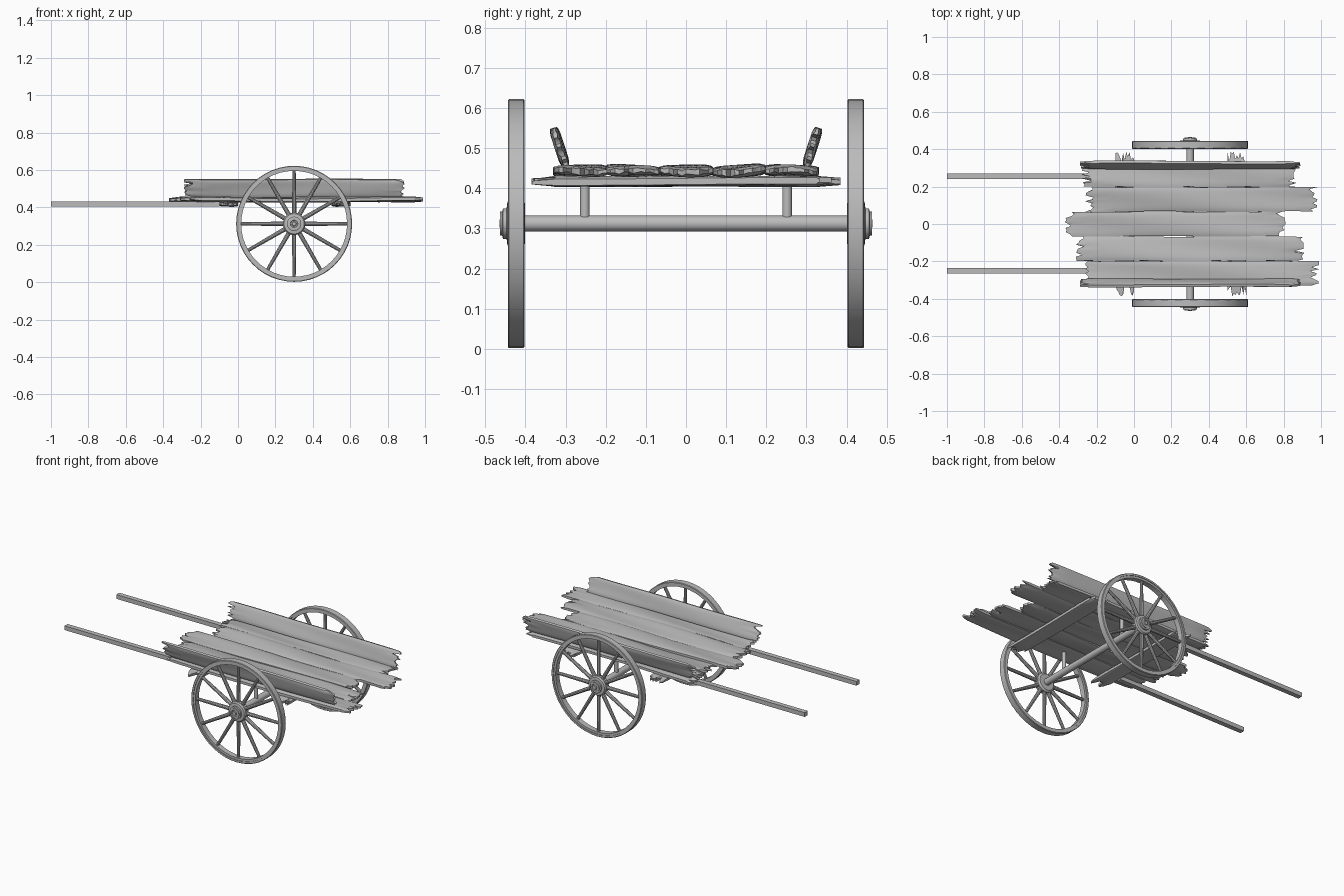
import bpy, bmesh, math, random
from mathutils import Matrix, Vector

random.seed(7)
cube = bpy.data.objects.get("Cube")
if cube:
    bpy.data.objects.remove(cube)

GREY = (0.5, 0.5, 0.5, 1)
wood = bpy.data.materials.new("weathered grey wood")
wood.use_nodes = True
wood.diffuse_color = GREY
wood.node_tree.nodes["Principled BSDF"].inputs["Base Color"].default_value = GREY


def finish(bm, name, angle=35):
    bmesh.ops.recalc_face_normals(bm, faces=bm.faces)
    mesh = bpy.data.meshes.new(name)
    bm.to_mesh(mesh)
    bm.free()
    mesh.materials.append(wood)
    ob = bpy.data.objects.new(name, mesh)
    bpy.context.collection.objects.link(ob)
    bpy.ops.object.select_all(action='DESELECT')
    ob.select_set(True)
    bpy.context.view_layer.objects.active = ob
    bpy.ops.object.shade_smooth_by_angle(angle=math.radians(angle))
    return ob


def rod(bm, a, b, r1, r2, sides=12):
    a, b = Vector(a), Vector(b)
    d = b - a
    m = Matrix.Translation((a + b) / 2) @ d.to_track_quat('Z', 'Y').to_matrix().to_4x4()
    bmesh.ops.create_cone(bm, cap_ends=True, segments=sides, radius1=r1,
                          radius2=r2, depth=d.length, matrix=m)


def lathe(bm, profile, closed, steps=48):
    """Spin (radius, y) points about the y axis."""
    verts = [bm.verts.new((r, y, 0)) for r, y in profile]
    edges = [bm.edges.new(p) for p in zip(verts, verts[1:])]
    if closed:
        edges.append(bm.edges.new((verts[-1], verts[0])))
    bmesh.ops.spin(bm, geom=verts + edges, cent=(0, 0, 0), axis=(0, 1, 0),
                   angle=math.tau, steps=steps, use_merge=True)
    bmesh.ops.remove_doubles(bm, verts=bm.verts, dist=1e-5)


def broken_plank(name, x0, x1, width, thick, matrix, jag=0.05, wobble=0.004):
    """Board along x with splintered ends and a slightly warped surface."""
    bm = bmesh.new()
    cols, rows = 12, 14
    ends = [[random.random() ** 1.6 * jag for _ in range(cols + 1)] for _ in range(2)]
    ends[0][random.randint(2, 10)] = ends[1][random.randint(2, 10)] = 0
    phase = random.uniform(0, 6)
    layers = []
    for side in (1, -1):
        grid = []
        for i in range(rows + 1):
            t = i / rows
            line = []
            for j in range(cols + 1):
                v = j / cols * 2 - 1
                lo, hi = x0 + ends[0][j], x1 - ends[1][j]
                x = lo + (hi - lo) * t
                if 0 < i < rows:
                    x = x0 + jag + (x1 - x0 - 2 * jag) * (i - 1) / (rows - 2)
                half = thick / 2 * (1 - 0.35 * abs(v) ** 6)
                if i in (0, rows):
                    half *= random.uniform(0.25, 0.8)
                y = v * width / 2 + wobble * 0.5 * math.sin(9 * x + phase) * abs(v)
                z = side * half + wobble * math.sin(5 * x + 2 * v + phase)
                line.append(bm.verts.new(matrix @ Vector((x, y, z))))
            grid.append(line)
        layers.append(grid)
        for i in range(rows):
            for j in range(cols):
                bm.faces.new((grid[i][j], grid[i + 1][j], grid[i + 1][j + 1], grid[i][j + 1]))
    # close the rim between the two skins
    def border(g):
        return (g[0] + [r[-1] for r in g[1:]] + g[-1][-2::-1]
                + [r[0] for r in g[-2:0:-1]])
    top, low = border(layers[0]), border(layers[1])
    for k in range(len(top)):
        n = (k + 1) % len(top)
        bm.faces.new((top[k], top[n], low[n], low[k]))
    return finish(bm, name)


def place(x, y, z, axis='X', angle=0):
    return Matrix.Translation((x, y, z)) @ Matrix.Rotation(math.radians(angle), 4, axis)


# Floor boards, front to back: left end, right end, tilt
floor = [(-0.26, 0.99, 1), (-0.31, 0.91, -3), (-0.37, 0.81, 1),
         (-0.26, 0.98, 4), (-0.28, 0.87, -2)]
for k, (x0, x1, tilt) in enumerate(floor):
    broken_plank(f"floor_board_{k + 1}", x0, x1, 0.13, 0.024,
                 place(0, (k - 2) * 0.132, 0.443, 'X', tilt))

# Leaning side boards
for name, s in (("front_side_board", -1), ("back_side_board", 1)):
    broken_plank(name, -0.29, 0.89, 0.098, 0.022,
                 place(0, s * 0.315, 0.503, 'X', s * 72), jag=0.06, wobble=0.002)

# Splintered cross beams under the floor
for name, x in (("left_cross_beam", 0.55), ("right_cross_beam", -0.05)):
    broken_plank(name, -0.385, 0.385, 0.1, 0.024,
                 place(x, 0, 0.417, 'Z', 90), jag=0.06, wobble=0.002)

# Pull handles
for name, y in (("front_handle", -0.25), ("back_handle", 0.255)):
    bm = bmesh.new()
    bmesh.ops.create_cube(bm, size=1, matrix=Matrix.Translation((-0.55, y, 0.417))
                          @ Matrix.Diagonal((0.9, 0.03, 0.026, 1)))
    finish(bm, name)

# Axle and its two posts
bm = bmesh.new()
rod(bm, (0.3, -0.41, 0.312), (0.3, 0.41, 0.312), 0.02, 0.02, 20)
finish(bm, "axle")
for name, y in (("front_post", -0.252), ("back_post", 0.252)):
    bm = bmesh.new()
    rod(bm, (0.3, y, 0.312), (0.3, y, 0.435), 0.012, 0.012, 16)
    finish(bm, name)

# Wheels: tyre, rim, spokes and stepped hub
TYRE = [(0.296, -0.021), (0.307, -0.021), (0.31, -0.018), (0.31, 0.018),
        (0.307, 0.021), (0.296, 0.021)]
RIM = [(0.283, -0.017), (0.298, -0.017), (0.298, 0.017), (0.283, 0.017)]
HUB = [(0, -0.022), (0.05, -0.022), (0.06, -0.014), (0.06, 0.014), (0.054, 0.022),
       (0.038, 0.024), (0.038, 0.033), (0.03, 0.035), (0.03, 0.04),
       (0.02, 0.04), (0.018, 0.036), (0.012, 0.036), (0.01, 0.042), (0, 0.042)]
for side, s in (("front", -1), ("back", 1)):
    parts = []
    for part, profile, closed in (("tyre", TYRE, True), ("rim", RIM, True), ("hub", HUB, False)):
        bm = bmesh.new()
        lathe(bm, profile, closed)
        parts.append((part, bm))
    bm = bmesh.new()
    for k in range(12):
        a = k * math.tau / 12
        d = Vector((math.cos(a), 0, math.sin(a)))
        rod(bm, d * 0.045, d * 0.288, 0.012, 0.009, 10)
    parts.append(("spokes", bm))
    for part, bm in parts:
        bmesh.ops.scale(bm, vec=(1, s, 1), verts=bm.verts)
        bmesh.ops.translate(bm, vec=(0.3, s * 0.423, 0.312), verts=bm.verts)
        finish(bm, f"{side}_wheel_{part}")
